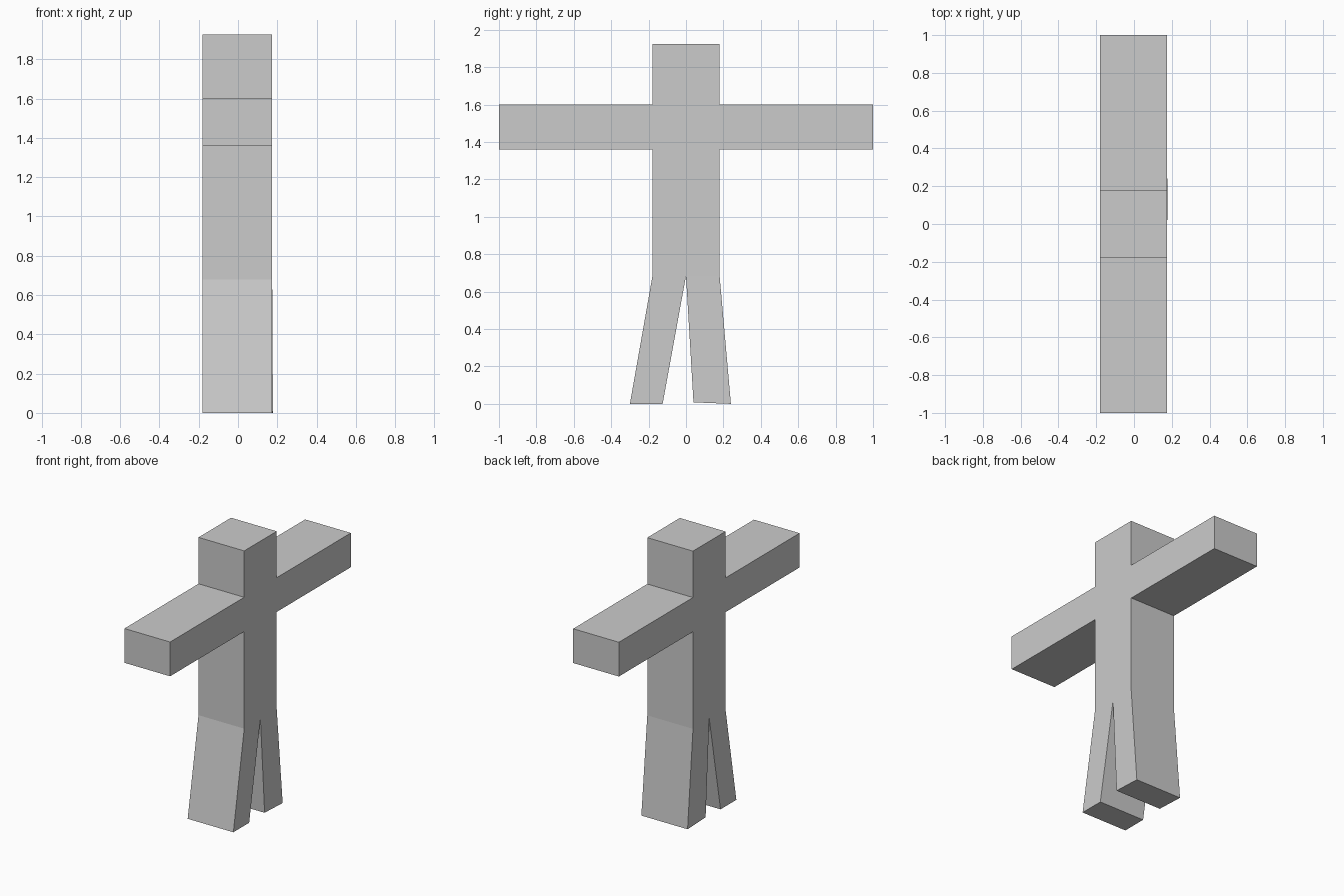
import bpy, bmesh

if "Cube" in bpy.data.objects:
    bpy.data.objects.remove(bpy.data.objects["Cube"])

BACK, FRONT = -0.18, 0.174

# Outline in (y, z), counter-clockwise as seen from +x
outline = [
    (-0.30, 0.0), (-0.125, 0.0), (0.0, 0.685), (0.04, 0.008), (0.24, 0.0),   # legs
    (0.18, 0.68), (0.18, 1.36), (1.0, 1.36), (1.0, 1.60), (0.18, 1.60),      # one arm
    (0.18, 1.925), (-0.18, 1.925),                                           # head
    (-0.18, 1.60), (-1.0, 1.60), (-1.0, 1.36), (-0.18, 1.36), (-0.18, 0.68), # other arm
]
# Flat panels: leg, leg, trunk with arms and head
panels = [(0, 1, 2, 16), (2, 3, 4, 5), (2, *range(5, 17))]

bm = bmesh.new()
back = [bm.verts.new((BACK, y, z)) for y, z in outline]
front = [bm.verts.new((FRONT, y, z)) for y, z in outline]

# One foot leans out very slightly
for i in (3, 4):
    front[i].co.x += 0.004

for p in panels:
    bm.faces.new([front[i] for i in p])
    bm.faces.new([back[i] for i in reversed(p)])

# Side walls around the outline
n = len(outline)
for i in range(n):
    j = (i + 1) % n
    bm.faces.new((front[i], back[i], back[j], front[j]))

bmesh.ops.recalc_face_normals(bm, faces=bm.faces)
mesh = bpy.data.meshes.new("blocky_figure")
bm.to_mesh(mesh)
bm.free()
bpy.context.collection.objects.link(bpy.data.objects.new("blocky_figure", mesh))
